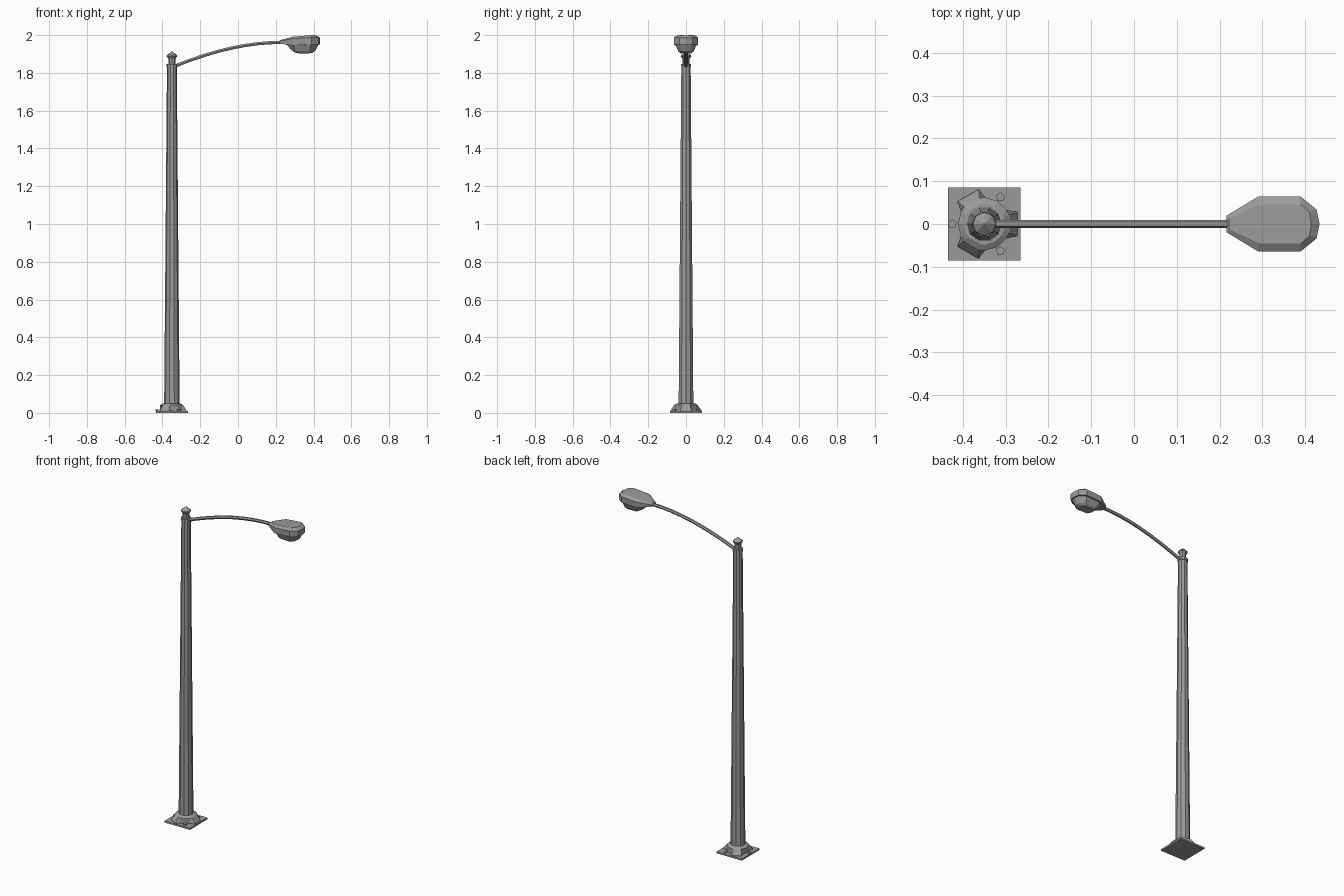
import bpy, bmesh, math
from mathutils import Vector

if "Cube" in bpy.data.objects:
    bpy.data.objects.remove(bpy.data.objects["Cube"])

PX = -0.35  # pole centre


def material(name, v):
    m = bpy.data.materials.new(name)
    m.diffuse_color = (v, v, v, 1)
    m.use_nodes = True
    m.node_tree.nodes["Principled BSDF"].inputs["Base Color"].default_value = m.diffuse_color
    return m


steel = material("grey_steel", 0.33)


def loft(name, rings, mat=steel):
    """Skin a list of equal-length vertex rings and cap both ends."""
    bm = bmesh.new()
    vs = [[bm.verts.new(p) for p in r] for r in rings]
    n = len(rings[0])
    for a, b in zip(vs, vs[1:]):
        for i in range(n):
            j = (i + 1) % n
            bm.faces.new((a[i], a[j], b[j], b[i]))
    bm.faces.new(vs[0])
    bm.faces.new(vs[-1])
    bmesh.ops.recalc_face_normals(bm, faces=bm.faces)
    me = bpy.data.meshes.new(name)
    bm.to_mesh(me)
    bm.free()
    me.materials.append(mat)
    ob = bpy.data.objects.new(name, me)
    bpy.context.collection.objects.link(ob)
    return ob


def lathe(name, profile, n, x=PX, y=0, rot=0.0):
    return loft(name, [[(x + r * math.cos(rot + math.tau * i / n),
                         y + r * math.sin(rot + math.tau * i / n), z)
                        for i in range(n)] for r, z in profile])


# square ground plate
h = 0.085
loft("base_plate", [[(PX + sx * h, sy * h, z) for sx, sy in
                     ((-1, -1), (1, -1), (1, 1), (-1, 1))] for z in (0, 0.01)])

# three-lobed collar, cut back where the bolts sit
sector = [(-20, 0.082), (20, 0.082), (32, 0.062), (60, 0.062), (88, 0.062)]
spokes = [(math.radians(a + 120 * k), r) for k in range(3) for a, r in sector]


def collar_ring(z, limit):
    return [(PX + min(r, limit) * math.cos(a), min(r, limit) * math.sin(a), z)
            for a, r in spokes]


loft("base_collar", [collar_ring(0.008, 1), collar_ring(0.015, 1),
                     collar_ring(0.042, 0.062), collar_ring(0.051, 0.048)])

# anchor bolts
for k in range(3):
    a = math.radians(60 + 120 * k)
    lathe("anchor_bolt_%d" % (k + 1), [(0.011, 0.008), (0.011, 0.017)], 5,
          PX + 0.075 * math.cos(a), 0.073 * math.sin(a), math.pi / 2)

# tapered pole with top band, then the finial
lathe("pole", [(0.041, 0.04), (0.026, 1.84)], 10)
lathe("pole_top_band", [(0.029, 1.832), (0.029, 1.847)], 10)
lathe("finial", [(0.019, 1.84), (0.019, 1.875), (0.028, 1.888),
                 (0.027, 1.894), (0.002, 1.914)], 8)

# curved arm: hexagonal tube swept along a rising arc
p0, p1, p2 = Vector((-0.345, 0, 1.832)), Vector((-0.02, 0, 1.965)), Vector((0.235, 0, 1.961))
rings = []
for s in range(9):
    t = s / 8
    c = p0 * (1 - t) ** 2 + p1 * 2 * t * (1 - t) + p2 * t * t
    d = ((p1 - p0) * (1 - t) + (p2 - p1) * t).normalized()
    up = Vector((-d.z, 0, d.x))
    rings.append([c + 0.0098 * (math.cos(q) * Vector((0, 1, 0)) + math.sin(q) * up)
                  for q in (math.tau * i / 6 for i in range(6))])
loft("arm", rings)


# lamp head: mirrored half outlines, tail to nose
def mirrored(half):
    return half + [(x, -y, z) for x, y, z in reversed(half[:-1])]


top = [(0.222, .012, 1.973), (0.292, .045, 1.992), (0.39, .046, 2.0), (0.41, .028, 1.999), (0.415, 0, 1.999)]
rim = [(0.216, .019, 1.967), (0.29, .064, 1.981), (0.39, .064, 1.987), (0.427, .034, 1.986), (0.434, 0, 1.986)]
low = [(0.216, .016, 1.955), (0.288, .062, 1.946), (0.39, .063, 1.951), (0.427, .034, 1.951), (0.434, 0, 1.951)]
loft("lamp_housing", [mirrored(r) for r in (top, rim, low)])

# lens bowl under the housing
l1 = [(0.255, .028, 1.952), (0.292, .056, 1.95), (0.388, .057, 1.953), (0.42, .03, 1.953), (0.427, 0, 1.953)]
l2 = [(0.282, .022, 1.921), (0.302, .040, 1.914), (0.38, .041, 1.914), (0.404, .022, 1.917), (0.409, 0, 1.917)]
l3 = [(0.30, .016, 1.909), (0.315, .028, 1.904), (0.372, .028, 1.903), (0.388, .015, 1.905), (0.391, 0, 1.905)]
loft("lamp_lens", [mirrored(r) for r in (l1, l2, l3)])
